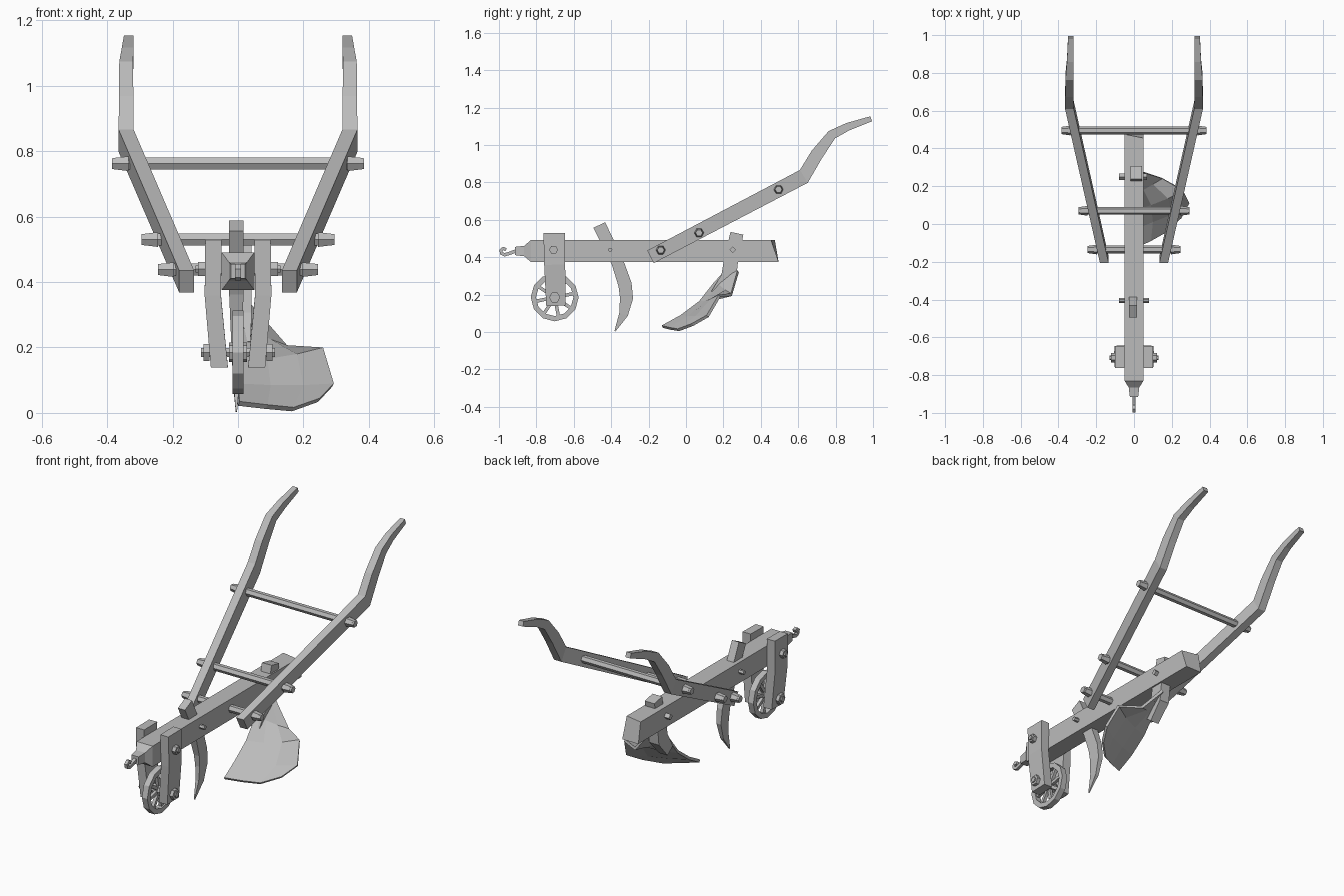
import bpy, bmesh
from math import sin, cos, pi
from mathutils import Vector

cube = bpy.data.objects.get("Cube")
if cube:
    bpy.data.objects.remove(cube, do_unlink=True)

grey = bpy.data.materials.new("plain_grey")
grey.use_nodes = True
colour = (0.5, 0.5, 0.5, 1)
grey.diffuse_color = colour
grey.node_tree.nodes["Principled BSDF"].inputs["Base Color"].default_value = colour


def make_object(name, bm):
    bmesh.ops.recalc_face_normals(bm, faces=bm.faces)
    mesh = bpy.data.meshes.new(name)
    bm.to_mesh(mesh)
    bm.free()
    mesh.materials.append(grey)
    obj = bpy.data.objects.new(name, mesh)
    bpy.context.collection.objects.link(obj)
    return obj


def sweep(name, path, closed=False):
    """Rectangular bar along points (x, y, z, half width, half thickness)."""
    bm = bmesh.new()
    pts = [Vector(p[:3]) for p in path]
    n = len(pts)
    rings = []
    for i, p in enumerate(pts):
        if closed:
            t = pts[(i + 1) % n] - pts[i - 1]
        else:
            t = pts[min(i + 1, n - 1)] - pts[max(i - 1, 0)]
        side = Vector((0, -t.z, t.y)).normalized()
        w, h = path[i][3:]
        rings.append([bm.verts.new(p + Vector((a * w, 0, 0)) + side * b * h)
                      for a, b in ((-1, -1), (1, -1), (1, 1), (-1, 1))])
    for i in range(n if closed else n - 1):
        r, q = rings[i], rings[(i + 1) % n]
        for k in range(4):
            j = (k + 1) % 4
            bm.faces.new((r[k], r[j], q[j], q[k]))
    if not closed:
        bm.faces.new(rings[0])
        bm.faces.new(rings[-1])
    return make_object(name, bm)


def rod(name, x0, x1, y, z, r0, r1=None, sides=6):
    """Faceted rod running along x, optionally tapered."""
    bm = bmesh.new()
    r1 = r0 if r1 is None else r1
    ends = []
    for x, r in ((x0, r0), (x1, r1)):
        ends.append([bm.verts.new((x, y + r * cos(2 * pi * k / sides),
                                   z + r * sin(2 * pi * k / sides)))
                     for k in range(sides)])
    a, b = ends
    for k in range(sides):
        j = (k + 1) % sides
        bm.faces.new((a[k], a[j], b[j], b[k]))
    bm.faces.new(a)
    bm.faces.new(b)
    return make_object(name, bm)


# Main beam with tapered nose and slanted rear end
beam = sweep("beam", [(0, -.915, .433, .022, .022), (0, -.865, .433, .028, .028),
                      (0, -.83, .433, .05, .058), (0, .495, .433, .05, .058)])
for v in beam.data.vertices:
    if v.co.y > .4 and v.co.z > .433:
        v.co.y -= .03 + .2 * v.co.x

# Towing hook
hook = [(-.90, .437), (-.945, .42), (-.97, .413), (-.986, .42),
        (-.99, .437), (-.978, .447), (-.962, .44)]
sweep("hook", [(0, y, z, .009, .009) for y, z in hook])

# Handles, cross rungs, and rung end caps
grip = [(.157, -.19, .402, .023, .038), (.342, .63, .832, .023, .04),
        (.342, .70, .95, .022, .034), (.342, .78, 1.055, .021, .026),
        (.337, .866, 1.098, .018, .021), (.334, .99, 1.14, .015, .014)]
for side, s in (("left", 1), ("right", -1)):
    sweep(side + "_handle", [(s * p[0], *p[1:]) for p in grip])
for label, y, z, end in (("upper", .495, .762, .385), ("middle", .07, .53, .295),
                         ("lower", -.135, .438, .245)):
    rod(label + "_rung", -end + .01, end - .01, y, z, .021)
    for s in (1, -1):
        rod(label + "_rung_cap", s * (end - .05), s * end, y, z, .026, .019)

# Wheel: rim, spokes and hub
WY, WZ = -.702, .185


def around(r, a):
    return WY + r * cos(a), WZ + r * sin(a)


sweep("wheel_rim", [(0, *around(.114, 2 * pi * k / 12), .017, .014)
                    for k in range(12)], closed=True)
for k in range(8):
    a = 2 * pi * k / 8 + .2
    sweep("wheel_spoke", [(0, *around(r, a), .009, .009) for r in (.01, .106)])
rod("wheel_hub", -.028, .028, WY, WZ, .03, sides=8)

# Wheel fork plates, axle and fork bolt
for side, s in (("left", 1), ("right", -1)):
    sweep(side + "_fork_plate", [(s * .075, -.704, .53, .025, .058),
                                 (s * .077, -.702, .36, .025, .056),
                                 (s * .057, -.695, .14, .026, .052)])
    rod("axle_nut", s * .087, s * .106, WY, WZ, .03)
    rod("fork_bolt_nut", s * .1, s * .122, -.708, .44, .024)
rod("axle", -.113, .113, WY, WZ, .016)
rod("fork_bolt", -.13, .13, -.708, .44, .013)

# Coulter knife ahead of the share
sweep("coulter", [(-.005, -.464, .572, .022, .035), (-.005, -.367, .375, .022, .033),
                  (-.005, -.326, .254, .017, .036), (-.005, -.318, .18, .014, .035),
                  (-.005, -.334, .094, .01, .024), (-.005, -.38, .004, .002, .003)])
rod("coulter_pin", -.08, .08, -.405, .44, .012)

# Share shank and its pin
sweep("share_shank", [(.012, .272, .528, .03, .035), (.012, .24, .377, .03, .038),
                      (.012, .228, .29, .03, .042), (.012, .16, .2, .026, .03)])
rod("share_pin", -.08, .07, .25, .44, .017, sides=4)

# Curved mouldboard: rows from cutting edge to neck
rows = [
    [(.005, -.13, .035), (.09, -.09, .025), (.17, -.045, .017), (.25, .03, .045)],
    [(.0, -.03, .09), (.1, .01, .085), (.2, .05, .085), (.293, .11, .09)],
    [(.0, .07, .165), (.09, .1, .165), (.18, .135, .18), (.26, .175, .2)],
    [(.0, .145, .26), (.05, .18, .25), (.1, .21, .225), (.15, .24, .207)],
    [(.0, .19, .31), (.015, .22, .32), (.03, .25, .33), (.042, .275, .33)],
]
bm = bmesh.new()
grid = [[bm.verts.new(p) for p in row] for row in rows]
for lo, hi in zip(grid, grid[1:]):
    for k in range(3):
        bm.faces.new((lo[k], lo[k + 1], hi[k + 1], hi[k]))
board = make_object("mouldboard", bm)
# Thicken toward the rear, away from the working face
facing = sum((p.normal for p in board.data.polygons), Vector())
solid = board.modifiers.new("thickness", "SOLIDIFY")
solid.thickness = .016
solid.offset = -1 if facing.y < 0 else 1
